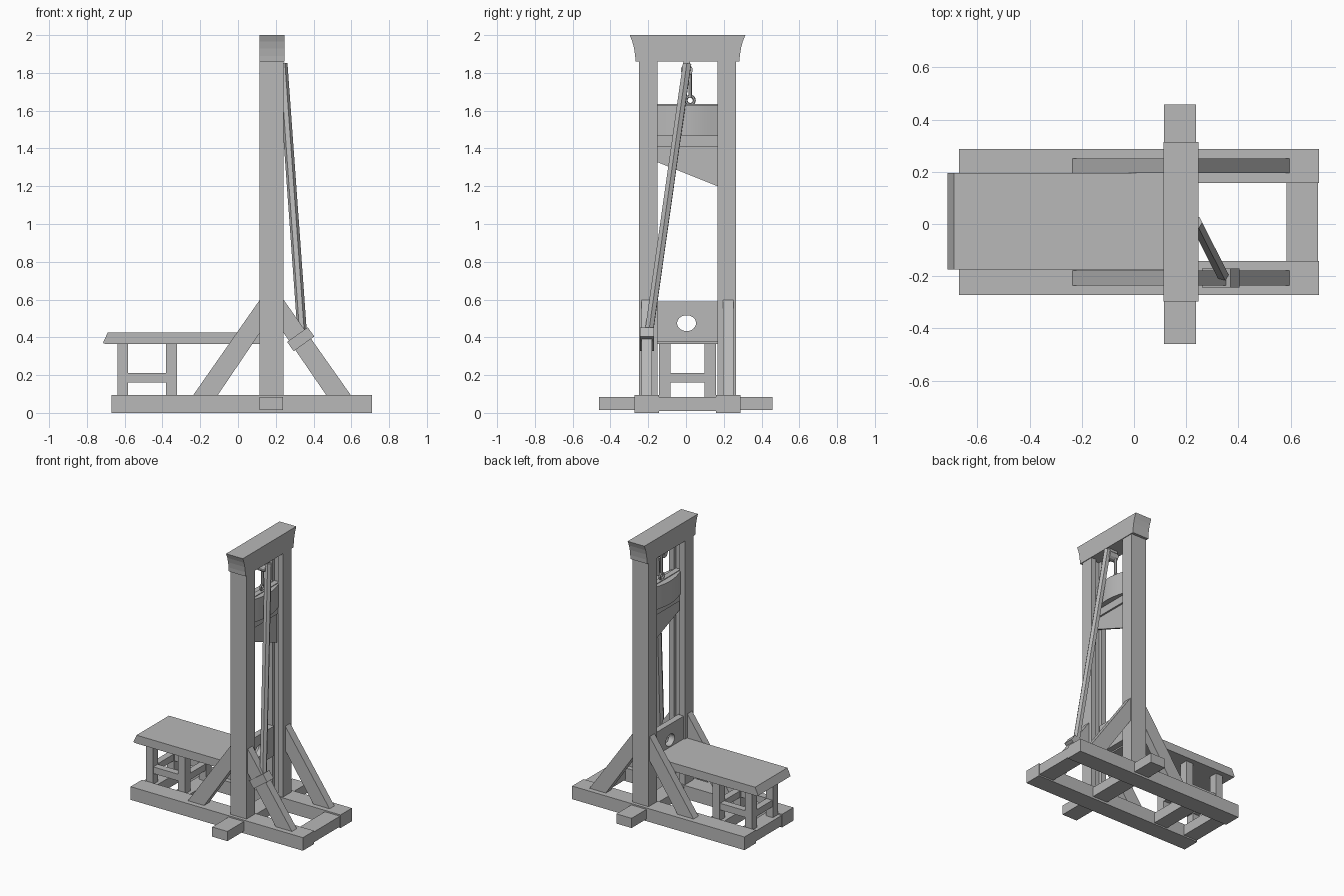
import bpy, bmesh, math
from mathutils import Vector

if "Cube" in bpy.data.objects:
    bpy.data.objects.remove(bpy.data.objects["Cube"])

mat = bpy.data.materials.new("plain grey")
mat.diffuse_color = (0.48, 0.48, 0.48, 1)
mat.use_nodes = True
mat.node_tree.nodes["Principled BSDF"].inputs["Base Color"].default_value = mat.diffuse_color
YC = 0.008  # centre line of the frame


def finish(name, bm):
    bmesh.ops.recalc_face_normals(bm, faces=bm.faces)
    me = bpy.data.meshes.new(name)
    bm.to_mesh(me)
    bm.free()
    ob = bpy.data.objects.new(name, me)
    bpy.context.collection.objects.link(ob)
    me.materials.append(mat)
    return ob


def prism(name, pts, axis, a, b):
    """Extrude a 2D outline along x, y or z from a to b."""
    put = {'x': lambda p, t: (t, p[0], p[1]),
           'y': lambda p, t: (p[0], t, p[1]),
           'z': lambda p, t: (p[0], p[1], t)}[axis]
    bm = bmesh.new()
    lo = [bm.verts.new(put(p, a)) for p in pts]
    hi = [bm.verts.new(put(p, b)) for p in pts]
    bm.faces.new(lo)
    bm.faces.new(hi)
    for i in range(len(pts)):
        j = (i + 1) % len(pts)
        bm.faces.new((lo[i], lo[j], hi[j], hi[i]))
    return finish(name, bm)


def box(name, x0, x1, y0, y1, z0, z1):
    return prism(name, [(x0, y0), (x1, y0), (x1, y1), (x0, y1)], 'z', z0, z1)


def rod(name, p, q, r, sides=6):
    p, q = Vector(p), Vector(q)
    bm = bmesh.new()
    bmesh.ops.create_cone(bm, cap_ends=True, segments=sides, radius1=r, radius2=r, depth=(q - p).length)
    ob = finish(name, bm)
    ob.location = (p + q) / 2
    ob.rotation_euler = (q - p).to_track_quat('Z', 'Y').to_euler()
    return ob


# base frame
for s, side in ((-1, "near"), (1, "far")):
    m = lambda y: YC + s * y
    box(side + "_base_rail", -0.67, 0.71, m(0.15), m(0.28), 0.0, 0.095)
    # upright with a guide groove on its inner face
    prism(side + "_upright",
          [(0.115, m(0.256)), (0.242, m(0.256)), (0.242, m(0.16)), (0.203, m(0.16)), (0.203, m(0.185)),
           (0.158, m(0.185)), (0.158, m(0.16)), (0.115, m(0.16))], 'z', 0.085, 1.87)
    # diagonal braces
    prism(side + "_left_brace", [(-0.24, 0.09), (-0.11, 0.09), (0.12, 0.43), (0.12, 0.605)],
          'y', m(0.187), m(0.243))
    prism(side + "_right_brace", [(0.60, 0.09), (0.47, 0.09), (0.237, 0.43), (0.237, 0.605)],
          'y', m(0.187), m(0.243))
    # bench legs and long stretchers
    for x in (-0.61, -0.352):
        box(side + "_bench_leg", x - 0.028, x + 0.028, m(0.09), m(0.15), 0.08, 0.37)
    box(side + "_bench_stretcher", -0.59, -0.375, m(0.095), m(0.145), 0.162, 0.21)

box("cross_sill", 0.115, 0.237, -0.46, 0.458, 0.015, 0.085)
box("end_sill", 0.585, 0.706, -0.145, 0.165, 0.01, 0.085)
for x in (-0.61, -0.352):
    box("bench_sill", x - 0.055, x + 0.055, -0.145, 0.16, 0.01, 0.085)
    box("bench_cross_stretcher", x - 0.024, x + 0.024, -0.09, 0.105, 0.162, 0.21)

# bench board with slanted end
prism("bench_board", [(-0.715, 0.37), (-0.70, 0.365), (0.125, 0.365), (0.125, 0.425), (-0.69, 0.425)],
      'y', -0.175, 0.195)

# flared lintel
right = [(0.275, 1.86), (0.277, 1.89), (0.283, 1.93), (0.292, 1.965), (0.306, 2.0)]
prism("lintel", [(YC + y, z) for y, z in right] + [(YC - y, z) for y, z in reversed(right)],
      'x', 0.113, 0.247)

# neck board: plate with an oval hole, bridged ring to rectangle
N, HY, HZ = 32, 0.003, 0.475
y0, y1, z0, z1 = -0.155, 0.17, 0.375, 0.59
bm = bmesh.new()
rings = []
for x in (0.125, 0.17):
    inner, outer = [], []
    for i in range(N):
        a = 2 * math.pi * (i + 0.5) / N
        c, s = math.cos(a), math.sin(a)
        inner.append(bm.verts.new((x, HY + 0.05 * c, HZ + 0.042 * s)))
        k = 1 / max(abs(c), abs(s))
        u, v = c * k, s * k
        if abs(abs(u) - abs(v)) < 0.25:  # snap to the corners
            u, v = math.copysign(1, u), math.copysign(1, v)
        outer.append(bm.verts.new((x, (y0 + y1) / 2 + u * (y1 - y0) / 2, (z0 + z1) / 2 + v * (z1 - z0) / 2)))
    rings.append((inner, outer))
(i0, o0), (i1, o1) = rings
for i in range(N):
    j = (i + 1) % N
    for a, b in ((i0, o0), (o0, o1), (o1, i1), (i1, i0)):
        bm.faces.new((a[i], a[j], b[j], b[i]))
bmesh.ops.remove_doubles(bm, verts=bm.verts, dist=1e-5)
finish("neck_board", bm)

# blade weight with gently bulging faces
arc = [(0.18 + 0.03 + 0.03 * math.cos(t * math.pi / 12), YC + 0.158 * t / 6) for t in range(-6, 7)]
weight = prism("blade_weight", arc + [(0.36 - x, y) for x, y in reversed(arc)], 'z', 1.465, 1.63)
bpy.context.view_layer.objects.active = weight
weight.select_set(True)
bpy.ops.object.shade_smooth_by_angle()
weight.select_set(False)
box("blade_holder", 0.162, 0.2, YC - 0.178, YC + 0.178, 1.41, 1.635)
prism("blade", [(-0.17, 1.42), (0.18, 1.42), (0.18, 1.195), (-0.17, 1.335)], 'x', 0.173, 0.187)

# eye ring, hoisting rope and pulley
bpy.ops.mesh.primitive_torus_add(major_segments=12, minor_segments=6, major_radius=0.022, minor_radius=0.008,
                                 location=(0.18, 0.022, 1.655), rotation=(0, math.pi / 2, 0))
ring = bpy.context.object
ring.name = "eye_ring"
ring.data.materials.append(mat)
rod("hoist_rope", (0.18, 0.022, 1.67), (0.18, 0.022, 1.82), 0.01)
rod("pulley_wheel", (0.165, 0.004, 1.815), (0.235, 0.004, 1.815), 0.032, 12)
box("pulley_bracket", 0.16, 0.24, -0.012, 0.02, 1.81, 1.865)

# long slanting pull rope tied to the near brace
rod("pull_rope", (0.237, 0.006, 1.85), (0.34, -0.197, 0.42), 0.025)
d = Vector((0.36, -0.505)).normalized()      # along the brace
n = Vector((-d.y, d.x))                      # across the brace
c = Vector((0.332, 0.39))
prism("rope_binding", [tuple(c + d * a * 0.03 + n * b * 0.067) for a, b in ((-1, -1), (1, -1), (1, 1), (-1, 1))],
      'y', -0.243, -0.17)
